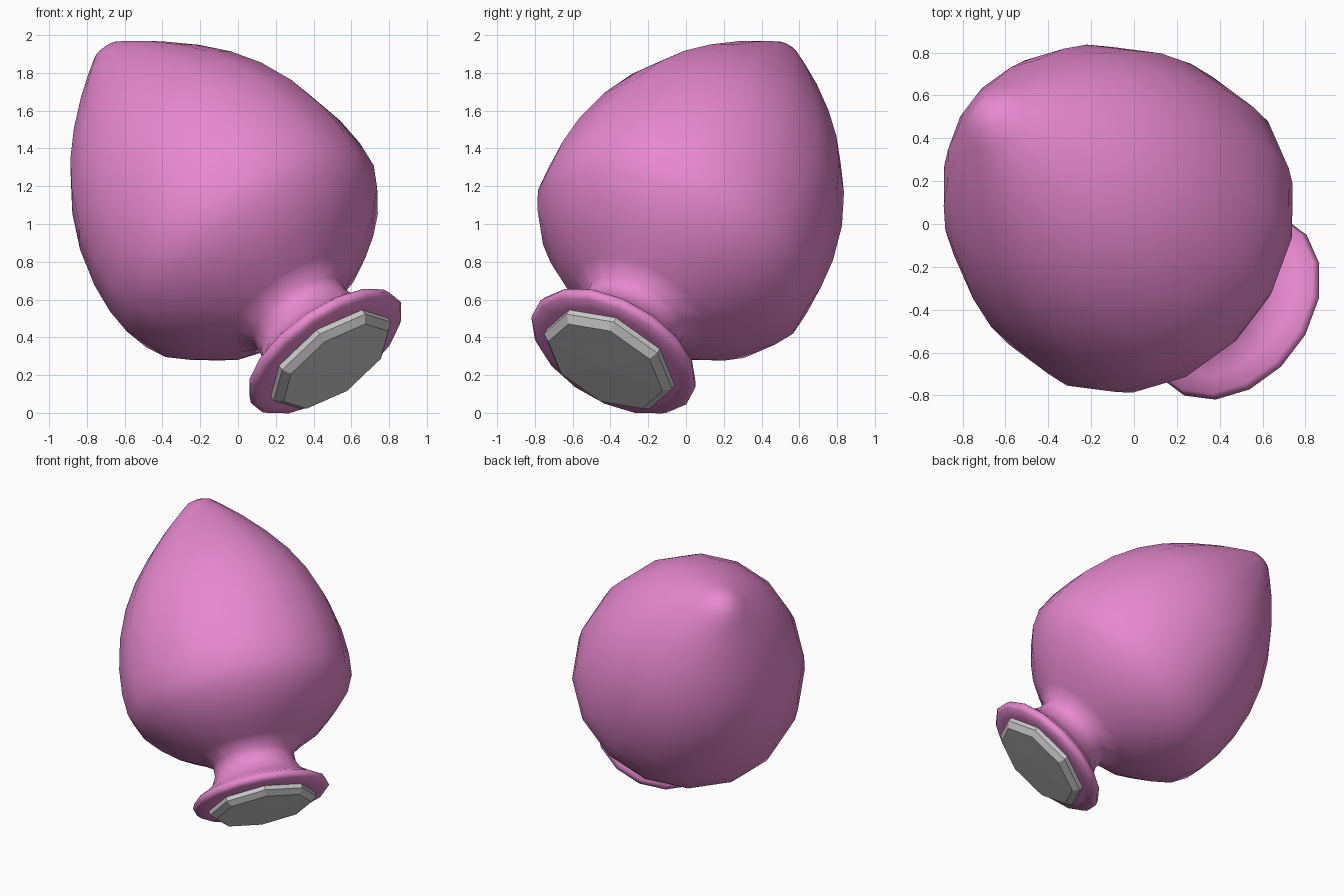
import bpy, bmesh, math
from mathutils import Vector, Matrix

if "Cube" in bpy.data.objects:
    bpy.data.objects.remove(bpy.data.objects["Cube"])

# Tilted axis of the whole ornament, with its origin at the flange centre
origin = Vector((0.465, -0.385, 0.32))
axis = Vector((-0.534, 0.42, 0.735)).normalized()
u = Vector((0.275, 0.026, 0.185))
u = (u - axis * u.dot(axis)).normalized()
v = axis.cross(u)
frame = Matrix((u, v, axis)).transposed().to_4x4()
frame.translation = origin


def lathe(name, profile, sides):
    """Revolve (radius, height) points; radius 0 closes with a pole."""
    bm = bmesh.new()
    rings = []
    for r, h in profile:
        if r == 0:
            rings.append([bm.verts.new((0, 0, h))] * sides)
        else:
            rings.append([bm.verts.new((r * math.cos(2 * math.pi * i / sides),
                                        r * math.sin(2 * math.pi * i / sides), h))
                          for i in range(sides)])
    for a, b in zip(rings, rings[1:]):
        for i in range(sides):
            j = (i + 1) % sides
            bm.faces.new(list(dict.fromkeys((a[i], a[j], b[j], b[i]))))
    bmesh.ops.recalc_face_normals(bm, faces=bm.faces)
    bm.transform(frame)
    mesh = bpy.data.meshes.new(name)
    bm.to_mesh(mesh)
    bm.free()
    obj = bpy.data.objects.new(name, mesh)
    bpy.context.collection.objects.link(obj)
    return obj


# Pink bulb: flange, neck and pointed body in one smooth profile
bulb = lathe("bulb_body", [
    (0, -0.03), (0.39, -0.035), (0.455, -0.025), (0.48, 0.0), (0.465, 0.035),
    (0.39, 0.075), (0.32, 0.13), (0.285, 0.20), (0.285, 0.28), (0.38, 0.345),
    (0.52, 0.42), (0.635, 0.52), (0.735, 0.63), (0.79, 0.75), (0.80, 0.90),
    (0.785, 1.08), (0.735, 1.30), (0.655, 1.50), (0.555, 1.67), (0.43, 1.83),
    (0.28, 1.99), (0.16, 2.10), (0.09, 2.16), (0, 2.19)], 16)
for p in bulb.data.polygons:
    p.use_smooth = True
pink = bpy.data.materials.new("pink")
pink.diffuse_color = (0.8, 0.25, 0.62, 1)
pink.use_nodes = True
pink.node_tree.nodes["Principled BSDF"].inputs["Base Color"].default_value = pink.diffuse_color
bulb.data.materials.append(pink)

# Grey eight-sided base plug with a bevelled rim, flat shaded
lathe("base_plug", [(0, -0.105), (0.335, -0.10), (0.375, -0.065),
                    (0.375, -0.01), (0, -0.01)], 8)
